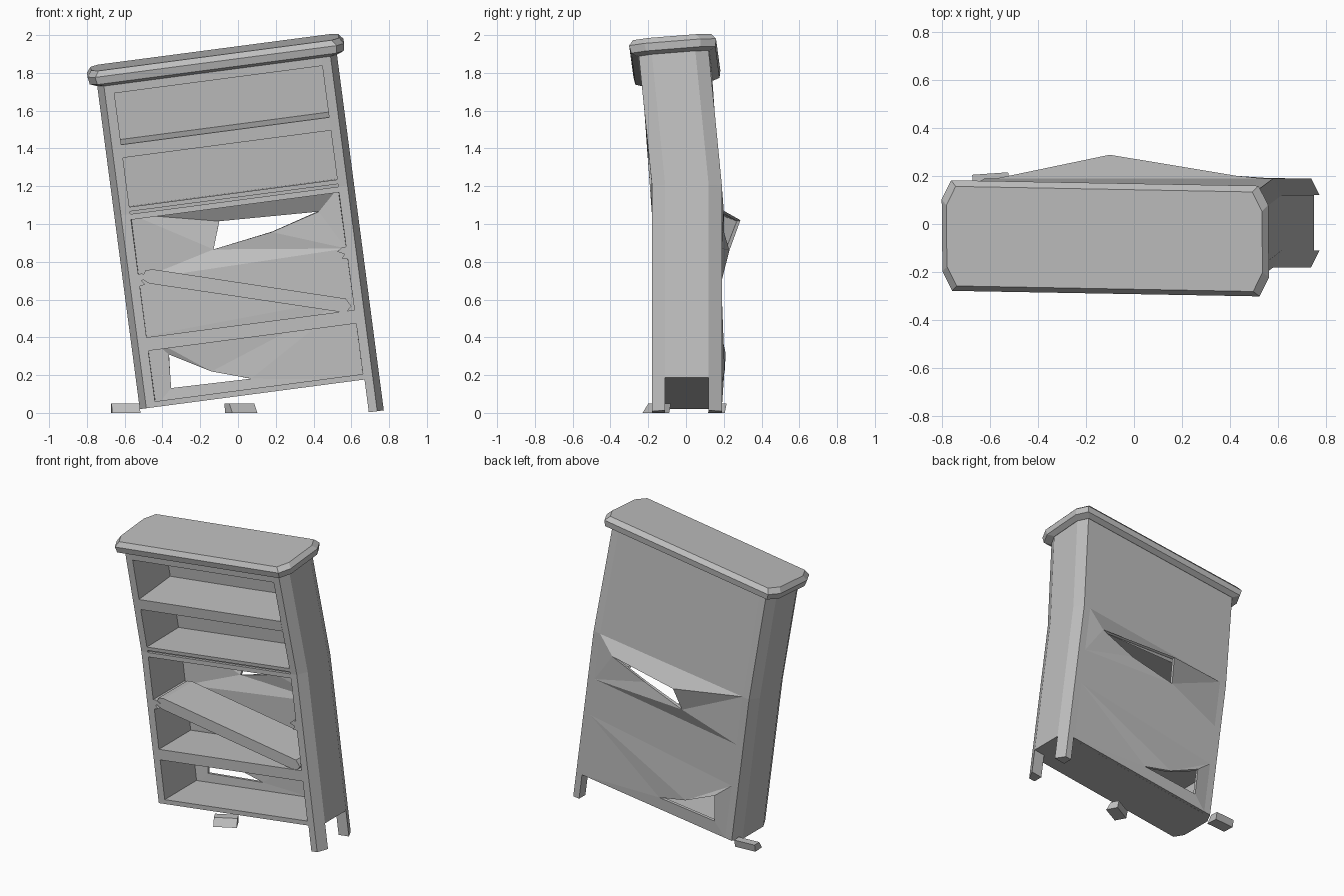
import bpy
import bmesh
import math
from mathutils import Matrix, Vector

default = bpy.data.objects.get("Cube")
if default:
    bpy.data.objects.remove(default, do_unlink=True)

grey = bpy.data.materials.new("plain_grey")
grey.use_nodes = True
colour = (0.52, 0.52, 0.52, 1)
grey.diffuse_color = colour
grey.node_tree.nodes["Principled BSDF"].inputs["Base Color"].default_value = colour

LEAN = math.radians(7.5)
WIDTH, HEIGHT, BEND = 1.28, 1.735, 1.03
FRONT, BACK, POST = -0.18, 0.19, 0.085


def lean(p):
    """Case space (across, depth, up) to the leaning, bent case."""
    u, y, h = p
    over = max(0, h - BEND)
    h += 0.08 * y * min(1, over / 0.3)
    y -= over * (0.07 + 0.03 * u / WIDTH)
    c, s = math.cos(LEAN), math.sin(LEAN)
    return Vector((-0.52 + u * c - h * s, y, 0.02 + u * s + h * c))


def add(name, points, faces, place=lean, closed=True):
    mesh = bpy.data.meshes.new(name)
    mesh.from_pydata([place(p) for p in points], [], faces)
    if closed:
        bm = bmesh.new()
        bm.from_mesh(mesh)
        bmesh.ops.recalc_face_normals(bm, faces=bm.faces)
        bm.to_mesh(mesh)
        bm.free()
    mesh.materials.append(grey)
    obj = bpy.data.objects.new(name, mesh)
    bpy.context.collection.objects.link(obj)
    return obj


def loft(name, rings, place=lean):
    """Closed solid through rings with equal point counts."""
    n = len(rings[0])
    faces = [tuple(range(n)), tuple(range((len(rings) - 1) * n, len(rings) * n))]
    for r in range(len(rings) - 1):
        for i in range(n):
            j = (i + 1) % n
            faces.append((r * n + i, r * n + j, (r + 1) * n + j, (r + 1) * n + i))
    return add(name, [p for ring in rings for p in ring], faces, place)


def upright(name, plan, heights):
    return loft(name, [[(u, y, h) for u, y in plan] for h in heights])


def through(name, outline, y0, y1, place=lean):
    return loft(name, [[(u, y, h) for u, h in outline] for y in (y0, y1)], place)


def board(name, u0, u1, y0, y1, h0, h1):
    return through(name, [(u0, h0), (u1, h0), (u1, h1), (u0, h1)], y0, y1)


def mirror(outline):
    return [(WIDTH - u, v) for u, v in outline]


# Side walls with chamfered outer corners
wall = [(0.035, FRONT), (POST, FRONT), (POST, BACK), (0.035, BACK), (0, 0.12), (0, -0.11)]
for name, plan in (("right_side", wall), ("left_side", mirror(wall))):
    upright(name, plan, (0, BEND, HEIGHT))

# Surviving legs
leg = [(0.035, FRONT), (0.08, FRONT), (0.08, -0.11), (0, -0.11)]
upright("front_leg", mirror(leg), (-0.175, 0))
upright("back_leg", [(u, 0.01 - y) for u, y in mirror(leg)], (-0.175, 0))

# Fixed shelves and rails, with a split in the one at the bend
for name, low, high, front in (
    ("bottom_board", 0, 0.03, FRONT),
    ("lower_shelf", 0.30, 0.372, FRONT),
    ("split_shelf_lower", 1.0, 1.03, FRONT),
    ("split_shelf_core", 1.03, 1.045, FRONT + 0.02),
    ("split_shelf_upper", 1.045, 1.07, FRONT),
    ("upper_shelf", 1.345, 1.415, FRONT),
    ("top_rail", 1.69, HEIGHT, FRONT),
):
    board(name, POST, WIDTH - POST, front, BACK - 0.02, low, high)

# Cornice with cut corners and a moulded edge
rings = []
for out, h in ((0.005, HEIGHT), (0.038, 1.75), (0.045, 1.79), (0.022, 1.82)):
    l, r, f, b = -out, WIDTH + out, FRONT - out, BACK + out
    rings.append([(u, y, h) for u, y in (
        (l + 0.04, f), (r - 0.04, f), (r, f + 0.08), (r, b - 0.08),
        (r - 0.04, b), (l + 0.04, b), (l, b - 0.08), (l, f + 0.08))])
loft("cornice", rings)

# Broken shelf stubs
stub = [(POST, 0.645), (0.115, 0.65), (0.098, 0.672), (0.135, 0.69), (0.105, 0.71), (POST, 0.71)]
through("right_shelf_stub", stub, FRONT, 0.16)
through("left_shelf_stub", mirror(stub), FRONT, 0.16)

# Fallen shelf lying diagonally
fallen = [(-0.45, 0.76), (0.57, 0.605), (0.6, 0.565), (0.57, 0.53),
          (-0.47, 0.685), (-0.51, 0.71), (-0.49, 0.755)]
through("fallen_shelf", fallen, FRONT + 0.005, 0.14, Vector)

# Intact upper back panel
board("upper_back_panel", POST, WIDTH - POST, BACK - 0.02, BACK, BEND, HEIGHT)

# Torn lower back panel, bulging around two holes
L, R = POST, WIDTH - POST
spots = {
    "A": (L, 0.19, BEND), "B": (R, 0.19, BEND),
    "P": (L, 0.19, 0.68), "Q": (R, 0.19, 0.70),
    "S": (L, 0.19, 0.38), "V": (R, 0.19, 0.44),
    "E": (L, 0.19, 0), "D": (R, 0.19, 0),
    "T": (0.546, 0.288, 0.937), "K": (0.496, 0.23, 0.782),
    "M": (0.816, 0.2, 0.84), "N": (1.078, 0.2, 0.917),
    "a": (0.192, 0.21, 0.272), "b": (0.178, 0.195, 0.088),
    "c": (0.606, 0.195, 0.082), "d": (0.403, 0.205, 0.149),
}
keys = list(spots)
patches = "ABNT ATK AKP BQN NQM KMQ KQP PQV PVS SVd Sda VDc Vcd DEbc ESab"
panel = add("torn_back_panel", list(spots.values()),
            [[keys.index(k) for k in patch] for patch in patches.split()], closed=False)
solid = panel.modifiers.new("thickness", 'SOLIDIFY')
solid.thickness = 0.02
solid.offset = -1

# Snapped-off legs on the floor
for name, x, y, turn in (("snapped_back_leg", -0.595, 0.165, 4), ("snapped_front_leg", 0.015, -0.155, 28)):
    place = Matrix.Translation((x, y, 0)) @ Matrix.Rotation(math.radians(turn), 4, 'Z')
    section = [(-0.045, 0), (0.035, 0), (0.045, 0.05), (-0.01, 0.05)]
    loft(name, [[(end, v, h) for v, h in section] for end in (-0.075, 0.075)],
         lambda p, m=place: m @ Vector(p))
